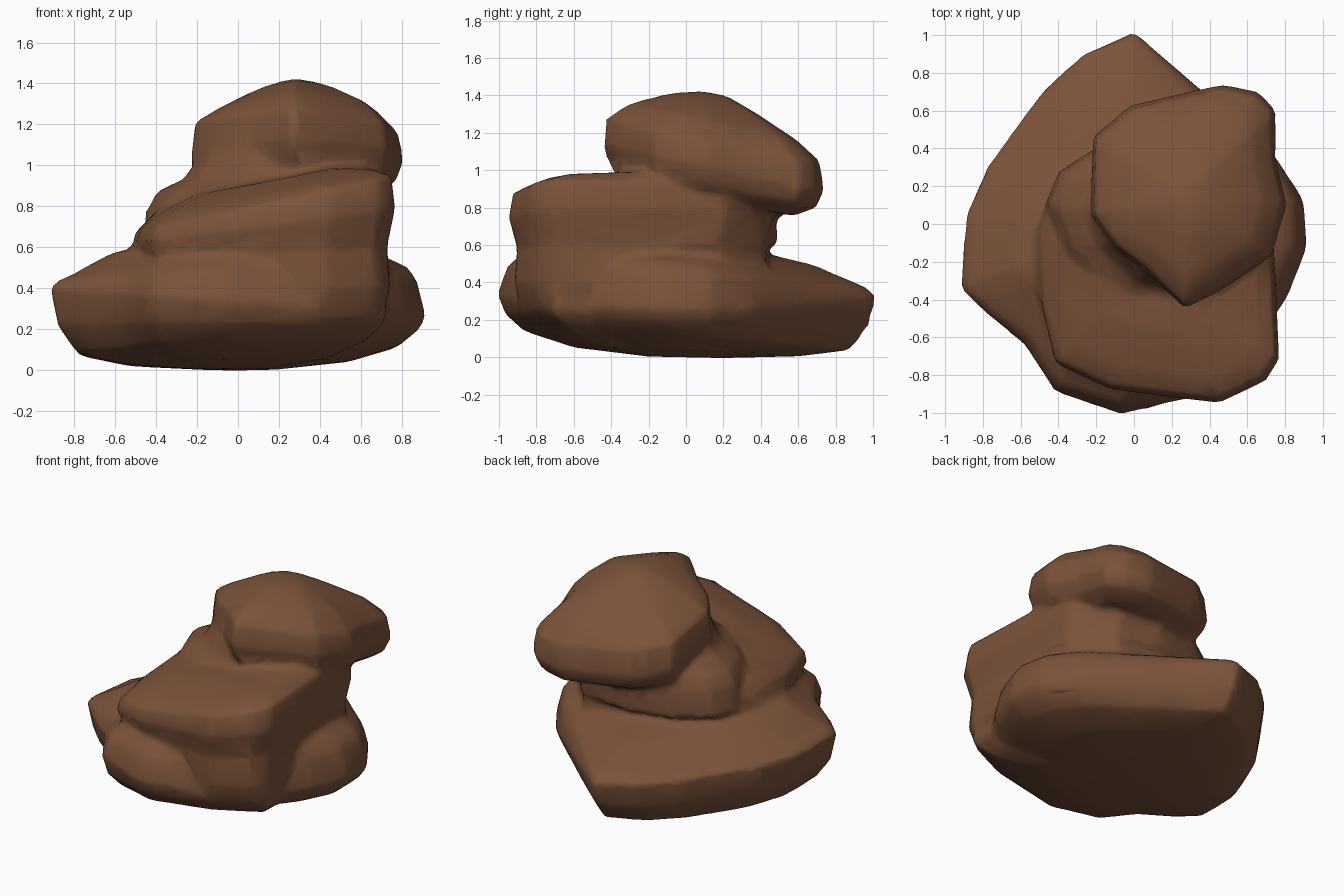
import bpy
import bmesh

cube = bpy.data.objects.get("Cube")
if cube:
    bpy.data.objects.remove(cube, do_unlink=True)

brown = bpy.data.materials.new("earth_brown")
brown.use_nodes = True
colour = (0.2, 0.086, 0.043, 1)
brown.diffuse_color = colour
shader = brown.node_tree.nodes["Principled BSDF"]
shader.inputs["Base Color"].default_value = colour
shader.inputs["Roughness"].default_value = 0.9

bm = bmesh.new()


def lump(outline, pivot, levels):
    """Loft one outline through levels of (height, scale, slope in x, slope in y)."""
    px, py = pivot
    rings = []
    for height, scale, slope_x, slope_y in levels:
        ring = []
        for x, y in outline:
            dx, dy = (x - px) * scale, (y - py) * scale
            z = height + slope_x * dx + slope_y * dy
            ring.append(bm.verts.new((px + dx, py + dy, z)))
        rings.append(ring)
    count = len(outline)
    for low, high in zip(rings, rings[1:]):
        for i in range(count):
            j = (i + 1) % count
            bm.faces.new((low[i], low[j], high[j], high[i]))
    bm.faces.new(rings[0])
    bm.faces.new(rings[-1])


# Wide base with a pointed back
base_outline = [
    (0, 1.02), (.36, .71), (.75, .36), (.9, .13), (.92, -.12), (.82, -.38),
    (.72, -.53), (.73, -.72), (.4, -.9), (-.07, -1.01), (-.42, -.89),
    (-.58, -.64), (-.78, -.48), (-.92, -.34), (-.89, .05), (-.78, .3),
    (-.48, .71), (-.27, .9),
]
lump(base_outline, (0, 0), [
    (0, .2, 0, -.02), (.03, .6, .02, -.04), (.09, .86, .03, -.06),
    (.2, .96, -.01, -.03), (.33, 1, -.08, 0), (.43, .95, .01, -.06),
    (.47, .89, .04, -.08), (.56, .68, .02, -.1), (.6, .4, 0, -.1),
])

# Middle roll, rising towards the left side, with a slight waist
middle_outline = [
    (.77, -.72), (.7, -.83), (.45, -.95), (.2, -.92), (-.12, -.88),
    (-.42, -.74), (-.5, -.4), (-.52, -.05), (-.42, .22), (-.2, .4),
    (.1, .48), (.5, .46), (.72, .22), (.75, -.25),
]
lump(middle_outline, (.12, -.2), [
    (.25, .9, 0, 0), (.4, .96, 0, 0), (.57, .94, .06, 0), (.7, 1, .14, 0),
    (.81, .97, .22, 0), (.88, .82, .22, .04), (.93, .5, .2, .04),
])

# Shoulder that joins the middle roll to the top
shoulder_outline = [
    (-.45, .1), (-.38, .27), (-.15, .42), (.2, .48), (.5, .42),
    (.71, .15), (.7, -.25), (.3, -.5), (-.1, -.4), (-.36, -.15),
]
lump(shoulder_outline, (.35, 0), [
    (.6, 1.03, 0, 0), (.78, 1, 0, 0), (.87, .94, 0, 0),
    (.97, .76, .05, 0), (1.05, .68, 0, 0),
])

# Overhanging cap, lower at the back
top_outline = [
    (-.23, .05), (-.22, .46), (-.02, .63), (.2, .68), (.47, .74),
    (.66, .7), (.75, .61), (.75, .35), (.81, .1), (.73, -.17),
    (.45, -.36), (.27, -.45), (.05, -.24), (-.11, -.12),
]
lump(top_outline, (.28, .15), [
    (.84, .72, 0, -.2), (.91, .93, 0, -.2), (1.01, 1, 0, -.2),
    (1.17, .96, -.05, -.2), (1.26, .75, 0, -.22), (1.36, .38, 0, -.24),
    (1.41, .12, 0, -.2),
])

# Fuse the lumps into one softly blended, lightly faceted body
bmesh.ops.recalc_face_normals(bm, faces=bm.faces[:])
mesh = bpy.data.meshes.new("clay_mound")
bm.to_mesh(mesh)
bm.free()
mesh.materials.append(brown)
mound = bpy.data.objects.new("clay_mound", mesh)
bpy.context.collection.objects.link(mound)

fuse = mound.modifiers.new("fuse", "REMESH")
fuse.mode = "VOXEL"
fuse.voxel_size = 0.025
fuse.use_smooth_shade = True
soften = mound.modifiers.new("soften", "SMOOTH")
soften.factor = 0.5
soften.iterations = 4
reduce = mound.modifiers.new("reduce", "DECIMATE")
reduce.ratio = 0.08
